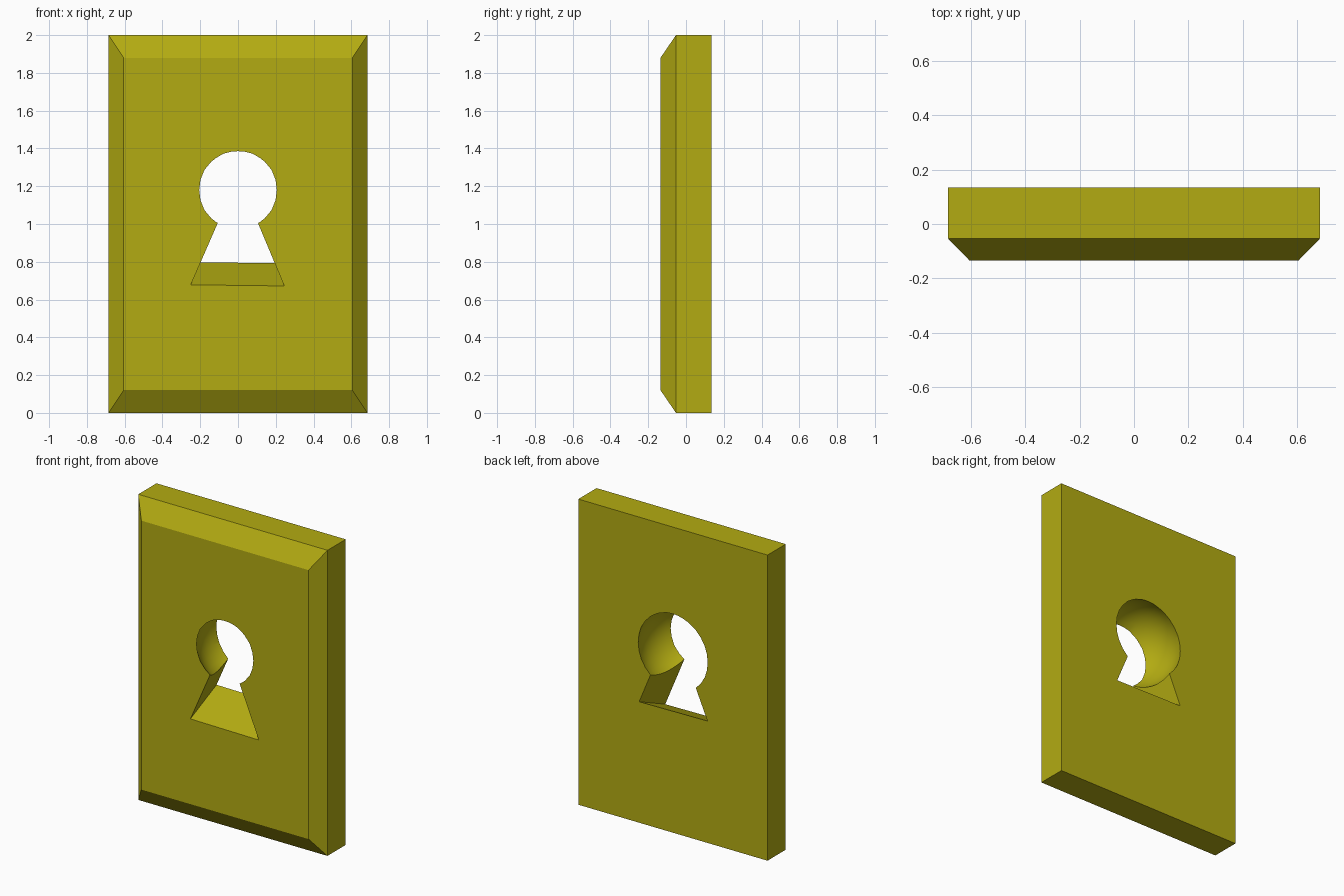
import bpy, math

if "Cube" in bpy.data.objects:
    bpy.data.objects.remove(bpy.data.objects["Cube"])


def make_mesh(name, verts, faces):
    mesh = bpy.data.meshes.new(name)
    mesh.from_pydata(verts, [], faces)
    obj = bpy.data.objects.new(name, mesh)
    bpy.context.collection.objects.link(obj)
    return obj


def loft(name, rings):
    """Closed solid through a list of four-cornered rings, front to back."""
    verts = [v for ring in rings for v in ring]
    faces = [(0, 1, 2, 3)]
    for r in range(len(rings) - 1):
        a, b = 4 * r, 4 * (r + 1)
        for i in range(4):
            j = (i + 1) % 4
            faces.append((a + j, a + i, b + i, b + j))
    k = len(verts) - 4
    faces.append((k + 3, k + 2, k + 1, k))
    return make_mesh(name, verts, faces)


def rect(y, half, low, high):
    return [(-half, y, low), (half, y, low), (half, y, high), (-half, y, high)]


# Plate with a bevelled front rim
DEPTH = 0.135
plate = loft("keyhole_plate", [
    rect(-DEPTH, 0.605, 0.12, 1.88),
    rect(-0.053, 0.685, 0.0, 2.0),
    rect(DEPTH, 0.685, 0.0, 2.0),
])

# Round part of the keyhole: a sphere set slightly towards the back
bpy.ops.mesh.primitive_uv_sphere_add(segments=32, ring_count=16, radius=0.27,
                                     location=(0, 0.038, 1.18))
round_cutter = bpy.context.object
round_cutter.name = "round_cutter"


# Flared leg of the keyhole, slanting upwards towards the back
def leg_ring(y):
    rise = 0.444 * (y + DEPTH)
    return [(x, y, z + rise) for x, z in
            [(-0.25, 0.678), (0.245, 0.672), (0.066, 1.1), (-0.066, 1.1)]]


leg_cutter = loft("leg_cutter", [leg_ring(-0.2), leg_ring(0.2)])

# Cut the keyhole, then remove the cutters
bpy.ops.object.select_all(action='DESELECT')
bpy.context.view_layer.objects.active = plate
plate.select_set(True)
for cutter in (round_cutter, leg_cutter):
    cutter.hide_render = True
    mod = plate.modifiers.new(cutter.name, 'BOOLEAN')
    mod.operation = 'DIFFERENCE'
    mod.solver = 'EXACT'
    mod.object = cutter
    bpy.ops.object.modifier_apply(modifier=mod.name)
    bpy.data.objects.remove(cutter)

bpy.ops.object.shade_smooth_by_angle(angle=math.radians(25))

# Olive brass colour
mat = bpy.data.materials.new("olive_brass")
mat.diffuse_color = (0.45, 0.41, 0.006, 1)
mat.use_nodes = True
mat.node_tree.nodes["Principled BSDF"].inputs["Base Color"].default_value = mat.diffuse_color
plate.data.materials.clear()
plate.data.materials.append(mat)
